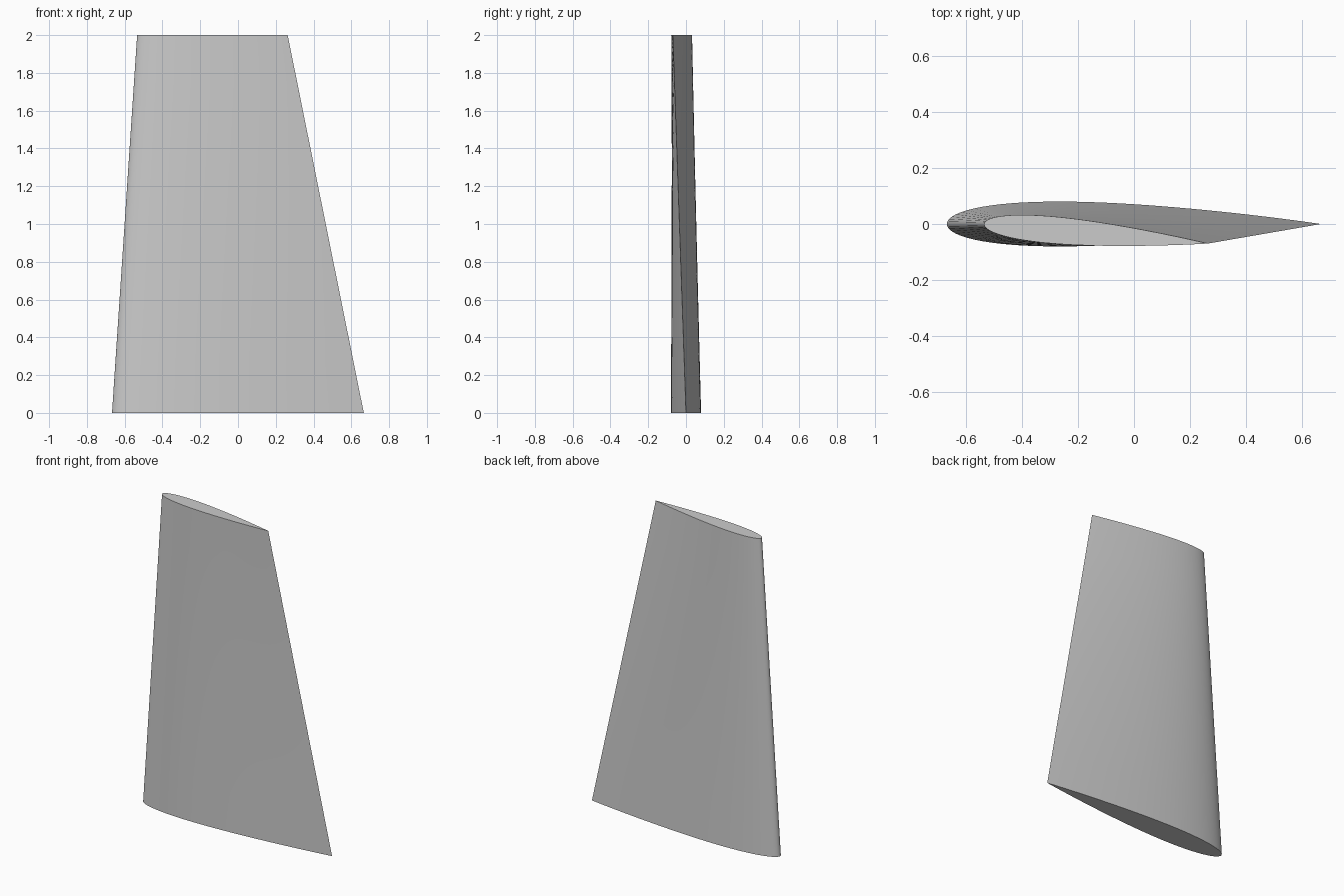
import bpy, bmesh, math

if "Cube" in bpy.data.objects:
    bpy.data.objects.remove(bpy.data.objects["Cube"], do_unlink=True)

SPAN, STATIONS, SIDE = 2.0, 8, 40
THICKNESS = 0.12
ROOT_CHORD, TIP_CHORD = 1.333, 0.8
ROOT_NOSE, TIP_NOSE = -0.667, -0.534
TIP_TWIST = math.radians(-5)


def half_thickness(t):
    """Symmetric aerofoil with a closed trailing edge, for a chord of 1."""
    return 5 * THICKNESS * (0.2969 * math.sqrt(t) - 0.126 * t - 0.3516 * t**2
                            + 0.2843 * t**3 - 0.1036 * t**4)


def section(chord, nose, twist):
    """Loop of points: trailing edge, upper side, nose, lower side."""
    points = []
    for i in range(2 * SIDE):
        a = math.pi * i / SIDE
        t = (1 + math.cos(a)) / 2
        y = half_thickness(t) * (1 if i < SIDE else -1) if i else 0
        x, y = t * chord, y * chord
        points.append((nose + x * math.cos(twist) - y * math.sin(twist),
                       x * math.sin(twist) + y * math.cos(twist)))
    return points


# Painted grey surface
grey = bpy.data.materials.new("light_grey")
grey.use_nodes = True
colour = (0.6, 0.6, 0.6, 1)
grey.diffuse_color = colour
grey.node_tree.nodes["Principled BSDF"].inputs["Base Color"].default_value = colour

# Tapered, twisted skin lofted from root to tip
root = section(ROOT_CHORD, ROOT_NOSE, 0)
tip = section(TIP_CHORD, TIP_NOSE, TIP_TWIST)
bm = bmesh.new()
rings = []
for s in range(STATIONS + 1):
    f = s / STATIONS
    rings.append([bm.verts.new((a[0] + (b[0] - a[0]) * f,
                                a[1] + (b[1] - a[1]) * f, SPAN * f))
                  for a, b in zip(root, tip)])
for low, high in zip(rings, rings[1:]):
    for i in range(len(low)):
        j = (i + 1) % len(low)
        bm.faces.new((low[i], low[j], high[j], high[i]))

# Flat root and tip caps
bm.faces.new(rings[0][::-1])
bm.faces.new(rings[-1])
bmesh.ops.recalc_face_normals(bm, faces=bm.faces)

mesh = bpy.data.meshes.new("wing")
bm.to_mesh(mesh)
bm.free()
mesh.materials.append(grey)
wing = bpy.data.objects.new("wing", mesh)
bpy.context.collection.objects.link(wing)
bpy.context.view_layer.objects.active = wing
wing.select_set(True)
bpy.ops.object.shade_smooth_by_angle(angle=math.radians(30))
